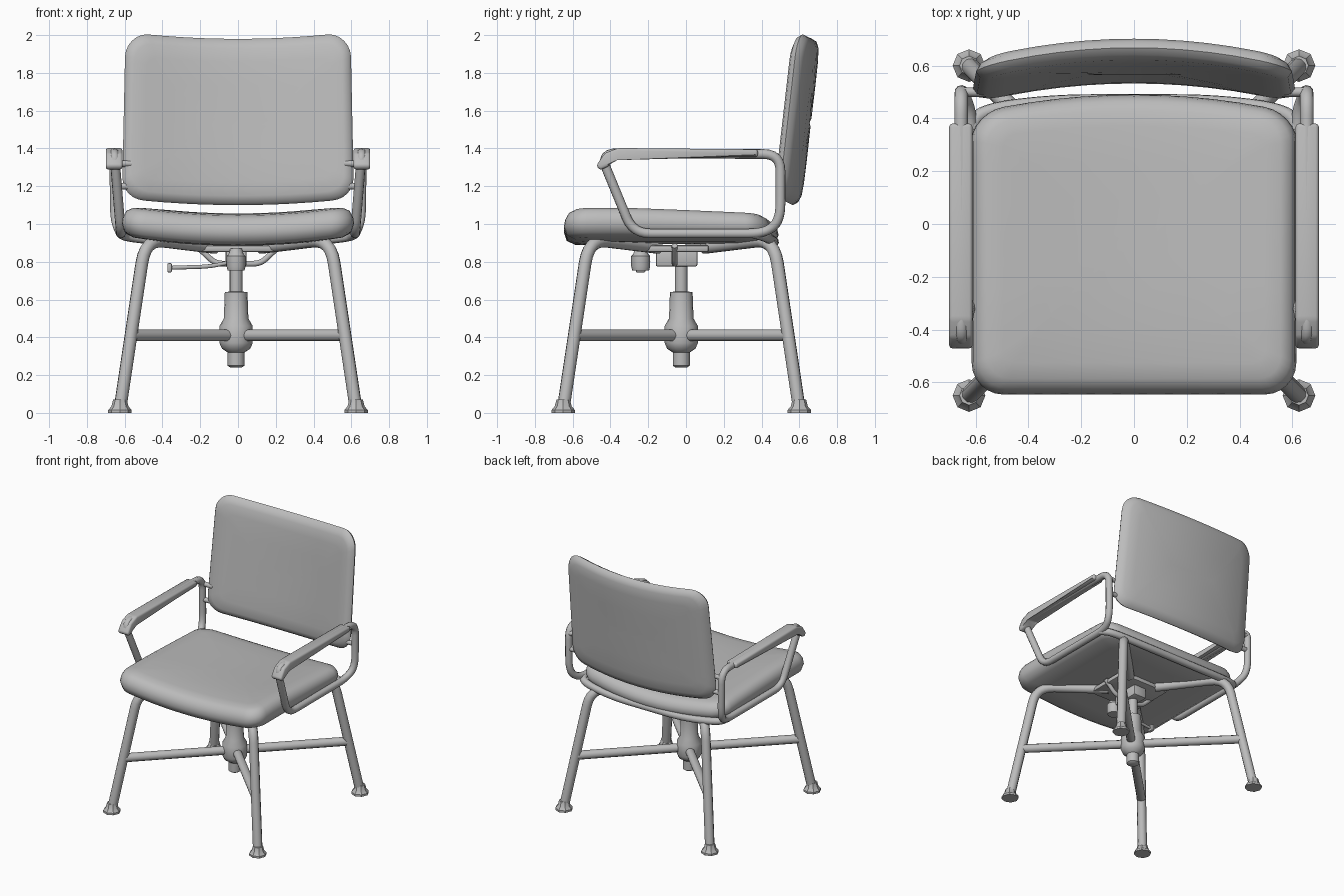
import bpy, bmesh
from math import cos, sin, pi, radians
from mathutils import Vector

if "Cube" in bpy.data.objects:
    bpy.data.objects.remove(bpy.data.objects["Cube"])

GREY = (0.5, 0.5, 0.5, 1)
grey = bpy.data.materials.new("plain grey")
grey.use_nodes = True
grey.diffuse_color = GREY
grey.node_tree.nodes["Principled BSDF"].inputs["Base Color"].default_value = GREY


def finish(obj, angle=40):
    obj.data.materials.clear()
    obj.data.materials.append(grey)
    bpy.ops.object.select_all(action='DESELECT')
    obj.select_set(True)
    bpy.context.view_layer.objects.active = obj
    bpy.ops.object.shade_smooth_by_angle(angle=radians(angle))
    return obj


def from_bmesh(name, bm, angle=40):
    bmesh.ops.recalc_face_normals(bm, faces=bm.faces)
    mesh = bpy.data.meshes.new(name)
    bm.to_mesh(mesh)
    bm.free()
    obj = bpy.data.objects.new(name, mesh)
    bpy.context.collection.objects.link(obj)
    return finish(obj, angle)


def loft(name, rings, angle=40):
    bm = bmesh.new()
    loops = [[bm.verts.new(p) for p in ring] for ring in rings]
    n = len(loops[0])
    for a, b in zip(loops, loops[1:]):
        for i in range(n):
            j = (i + 1) % n
            bm.faces.new((a[i], a[j], b[j], b[i]))
    bm.faces.new(loops[0])
    bm.faces.new(loops[-1])
    return from_bmesh(name, bm, angle)


def rounded_outline(w, d, r, side_steps=10, arc_steps=6):
    # rounded rectangle with extra points along its straight sides
    corners = []
    for k, (sx, sy) in enumerate([(1, 1), (-1, 1), (-1, -1), (1, -1)]):
        c = Vector((sx * (w - r), sy * (d - r)))
        corners.append([c + r * Vector((cos(t), sin(t))) for t in
                        [(k + i / arc_steps) * pi / 2 for i in range(arc_steps + 1)]])
    pts = []
    for k, arc in enumerate(corners):
        pts += arc
        nxt = corners[(k + 1) % 4][0]
        pts += [arc[-1].lerp(nxt, i / side_steps) for i in range(1, side_steps)]
    return pts


def cushion(name, w, d, r, profile, warp):
    rings = []
    for inset, h in profile:
        outline = rounded_outline(w - inset, d - inset, max(r - inset * 0.6, 0.01))
        rings.append([warp(p.x, p.y, h) for p in outline])
    return loft(name, rings, 60)


def fillet(pts, r, closed):
    pts = [Vector(p) for p in pts]
    out = []
    for i, p in enumerate(pts):
        if not closed and i in (0, len(pts) - 1):
            out.append(p)
            continue
        a, b = pts[i - 1], pts[(i + 1) % len(pts)]
        start = p + (a - p).normalized() * min(r, (a - p).length * 0.48)
        end = p + (b - p).normalized() * min(r, (b - p).length * 0.48)
        for s in range(7):
            t = s / 6
            out.append(start * (1 - t) ** 2 + p * 2 * t * (1 - t) + end * t * t)
    return out


def tube(name, pts, radius, bend=0.1, closed=False):
    curve = bpy.data.curves.new(name, 'CURVE')
    curve.dimensions = '3D'
    curve.bevel_depth = radius
    curve.bevel_resolution = 3
    curve.use_fill_caps = True
    path = fillet(pts, bend, closed)
    spline = curve.splines.new('POLY')
    spline.points.add(len(path) - 1)
    for sp, p in zip(spline.points, path):
        sp.co = (*p, 1)
    spline.use_cyclic_u = closed
    obj = bpy.data.objects.new(name, curve)
    bpy.context.collection.objects.link(obj)
    bpy.ops.object.select_all(action='DESELECT')
    obj.select_set(True)
    bpy.context.view_layer.objects.active = obj
    bpy.ops.object.convert(target='MESH')
    return finish(bpy.context.view_layer.objects.active)


def turned(name, profile, x, y, sides=16, angle=40):
    # profile holds (radius, height) pairs
    return loft(name, [[(x + r * cos(2 * pi * i / sides), y + r * sin(2 * pi * i / sides), z)
                        for i in range(sides)] for r, z in profile], angle)


def box(name, centre, size, bevel=0.01):
    bm = bmesh.new()
    bmesh.ops.create_cube(bm, size=1)
    for v in bm.verts:
        v.co = Vector(centre) + Vector(a * b for a, b in zip(v.co, size))
    bmesh.ops.bevel(bm, geom=bm.edges[:], offset=bevel, segments=2, affect='EDGES', profile=0.5)
    return from_bmesh(name, bm)


CY = -0.025  # middle of the base, front to back


# Seat cushion: dished across, falling to a curved rear edge
def seat_warp(x, y, h):
    yy = y - 0.078
    z = 0.88 + h + 0.047 * (x / 0.6) ** 2 - 0.03 * max(0, (yy + 0.3) / 0.75) * h / 0.17
    if yy > 0:
        yy -= 0.07 * (x / 0.6) ** 2 * yy / 0.5
    return (x, yy, z)


cushion("seat", 0.615, 0.568, 0.12,
        [(0.54, 0.015), (0.2, 0.005), (0.06, 0.01), (0.015, 0.03), (0, 0.075), (0.006, 0.11),
         (0.025, 0.145), (0.06, 0.165), (0.12, 0.172), (0.25, 0.176), (0.4, 0.176), (0.54, 0.176)],
        seat_warp)


# Backrest: leaning, with side edges wrapped forward
def back_warp(x, v, h):
    y = 0.617 + 0.115 * v - 0.075 * (x / 0.6) ** 2 + h
    return (x * (1 - 0.035 * v), y, 1.54 + v + 0.025 * min(1, (x / 0.5) ** 2))


cushion("backrest", 0.605, 0.44, 0.12,
        [(0.42, -0.045), (0.25, -0.046), (0.12, -0.045), (0.05, -0.04), (0.015, -0.025), (0, 0),
         (0.015, 0.025), (0.05, 0.04), (0.12, 0.045), (0.25, 0.046), (0.42, 0.045)],
        back_warp)

# Arm frames, arm pads and backrest brackets
PAD = [(0.38, 1.395), (-0.36, 1.402), (-0.43, 1.375), (-0.475, 1.31), (-0.455, 1.285),
       (-0.41, 1.305), (-0.37, 1.35), (0.38, 1.355)]
for s, side in ((1, "left"), (-1, "right")):
    tube(side + "_arm_frame", [(s * 0.62, -0.28, 0.95), (s * 0.655, -0.455, 1.375),
                               (s * 0.655, 0.5, 1.37), (s * 0.652, 0.5, 1.02),
                               (s * 0.62, 0.42, 0.95)], 0.026, 0.09, True)
    bm = bmesh.new()
    ends = [[bm.verts.new((s * x, y, z)) for y, z in PAD] for x in (0.612, 0.7)]
    for i in range(len(PAD)):
        j = (i + 1) % len(PAD)
        bm.faces.new((ends[0][i], ends[0][j], ends[1][j], ends[1][i]))
    for end in ends:
        bm.faces.new(end)
    bmesh.ops.bevel(bm, geom=bm.edges[:], offset=0.012, segments=2, affect='EDGES', profile=0.5)
    from_bmesh(side + "_arm_pad", bm, 50)
    for z in (1.2, 1.32):
        tube(side + "_backrest_bracket", [(s * 0.65, 0.5, z), (s * 0.56, 0.5, z)], 0.018)

# Rail joining the arm frames behind the seat
tube("rear_rail", [(0.62, 0.36, 0.95), (0.58, 0.43, 0.93), (0.3, 0.465, 0.905),
                   (-0.3, 0.465, 0.905), (-0.58, 0.43, 0.93), (-0.62, 0.36, 0.95)], 0.027, 0.15)

# Four splayed legs with feet and cross braces
for sx, lr in ((1, "left"), (-1, "right")):
    for sy, fb in ((1, "rear"), (-1, "front")):
        name = fb + "_" + lr

        def at(r, z):
            return (sx * r, CY + sy * r, z)

        tube(name + "_leg", [at(0.625, 0.02), at(0.49, 0.92), at(0.12, 0.875)], 0.034, 0.13)
        turned(name + "_foot", [(0.062, 0), (0.062, 0.015), (0.045, 0.035), (0.036, 0.07)],
               sx * 0.625, CY + sy * 0.625, 8, 30)
        tube(name + "_brace", [at(0.02, 0.41), at(0.56, 0.41)], 0.032)

# Centre column with hub and lower tip
turned("column", [(0.03, 0.24), (0.045, 0.25), (0.045, 0.32), (0.075, 0.34), (0.088, 0.37),
                  (0.088, 0.46), (0.065, 0.5), (0.06, 0.64), (0.034, 0.642), (0.034, 0.86)],
       -0.01, CY)

# Tilt mechanism under the seat
box("support_plate", (0, -0.06, 0.87), (0.42, 0.36, 0.035))
box("tilt_housing", (-0.01, -0.05, 0.82), (0.11, 0.22, 0.09))
turned("tension_knob", [(0.045, 0.755), (0.05, 0.775), (0.05, 0.83), (0.04, 0.84), (0.03, 0.87)],
       -0.01, -0.24)
for s, side in ((1, "left"), (-1, "right")):
    tube(side + "_tilt_arm", [(s * 0.22, -0.06, 0.885), (s * 0.12, -0.06, 0.79),
                              (0, -0.06, 0.79)], 0.016, 0.04)

# Height lever with flared grip
tube("lever", [(-0.03, -0.2, 0.8), (-0.15, -0.22, 0.775), (-0.36, -0.24, 0.768)], 0.011, 0.05)
box("lever_grip", (-0.362, -0.24, 0.768), (0.025, 0.05, 0.05), 0.008)
